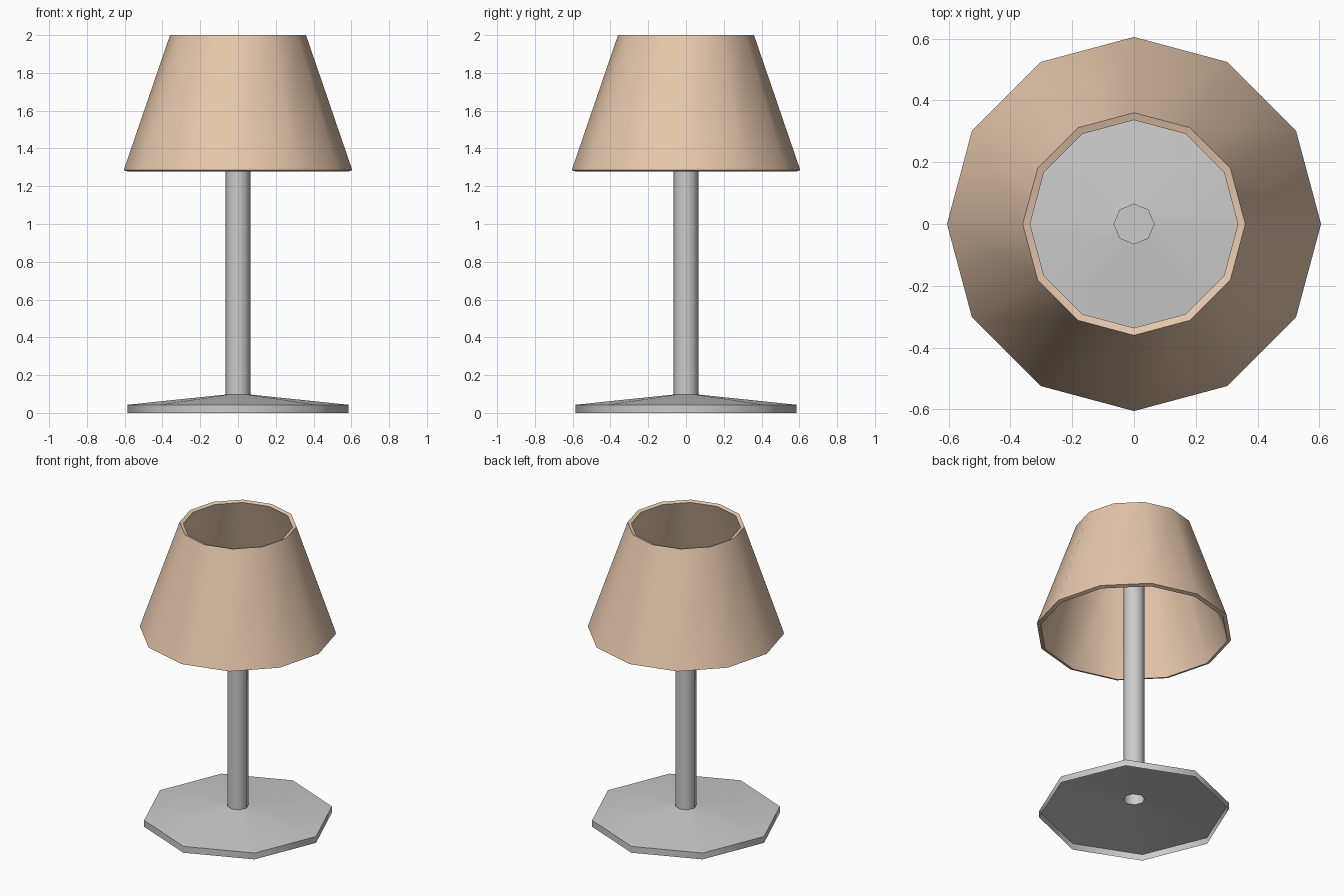
import bpy, bmesh, math

if "Cube" in bpy.data.objects:
    bpy.data.objects.remove(bpy.data.objects["Cube"])


def lathe(name, profile, sides, cap_end=False, closed=False):
    """Revolve (radius, z) points around z with a low number of sides."""
    bm = bmesh.new()
    rings = []
    for r, z in profile:
        rings.append([bm.verts.new((r * math.cos(2 * math.pi * i / sides),
                                    r * math.sin(2 * math.pi * i / sides), z))
                      for i in range(sides)])
    pairs = list(zip(rings, rings[1:]))
    if closed:
        pairs.append((rings[-1], rings[0]))
    for a, b in pairs:
        for i in range(sides):
            j = (i + 1) % sides
            bm.faces.new((a[i], a[j], b[j], b[i]))
    if cap_end:
        bm.faces.new(rings[-1])
    if closed:
        bmesh.ops.recalc_face_normals(bm, faces=bm.faces)
    mesh = bpy.data.meshes.new(name)
    bm.to_mesh(mesh)
    bm.free()
    obj = bpy.data.objects.new(name, mesh)
    bpy.context.collection.objects.link(obj)
    bpy.ops.object.select_all(action='DESELECT')
    obj.select_set(True)
    bpy.context.view_layer.objects.active = obj
    bpy.ops.object.shade_smooth_by_angle(angle=math.radians(46))
    return obj


# Octagonal foot, a thin shell open underneath
lathe("base", [(0.585, 0), (0.585, 0.043), (0.066, 0.097)], 8)

# Hollow pole, closed at the top inside the shade
lathe("pole", [(0.066, 0.097), (0.066, 1.70)], 8, cap_end=True)

# Twelve-sided shade with wall thickness, open at both ends
shade = lathe("lampshade", [(0.605, 1.285), (0.36, 2.0),
                            (0.336, 1.992), (0.581, 1.277)], 12, closed=True)
fabric = bpy.data.materials.new("shade_fabric")
fabric.diffuse_color = (0.8, 0.58, 0.42, 1)
fabric.use_nodes = True
fabric.node_tree.nodes["Principled BSDF"].inputs["Base Color"].default_value = fabric.diffuse_color
shade.data.materials.append(fabric)
